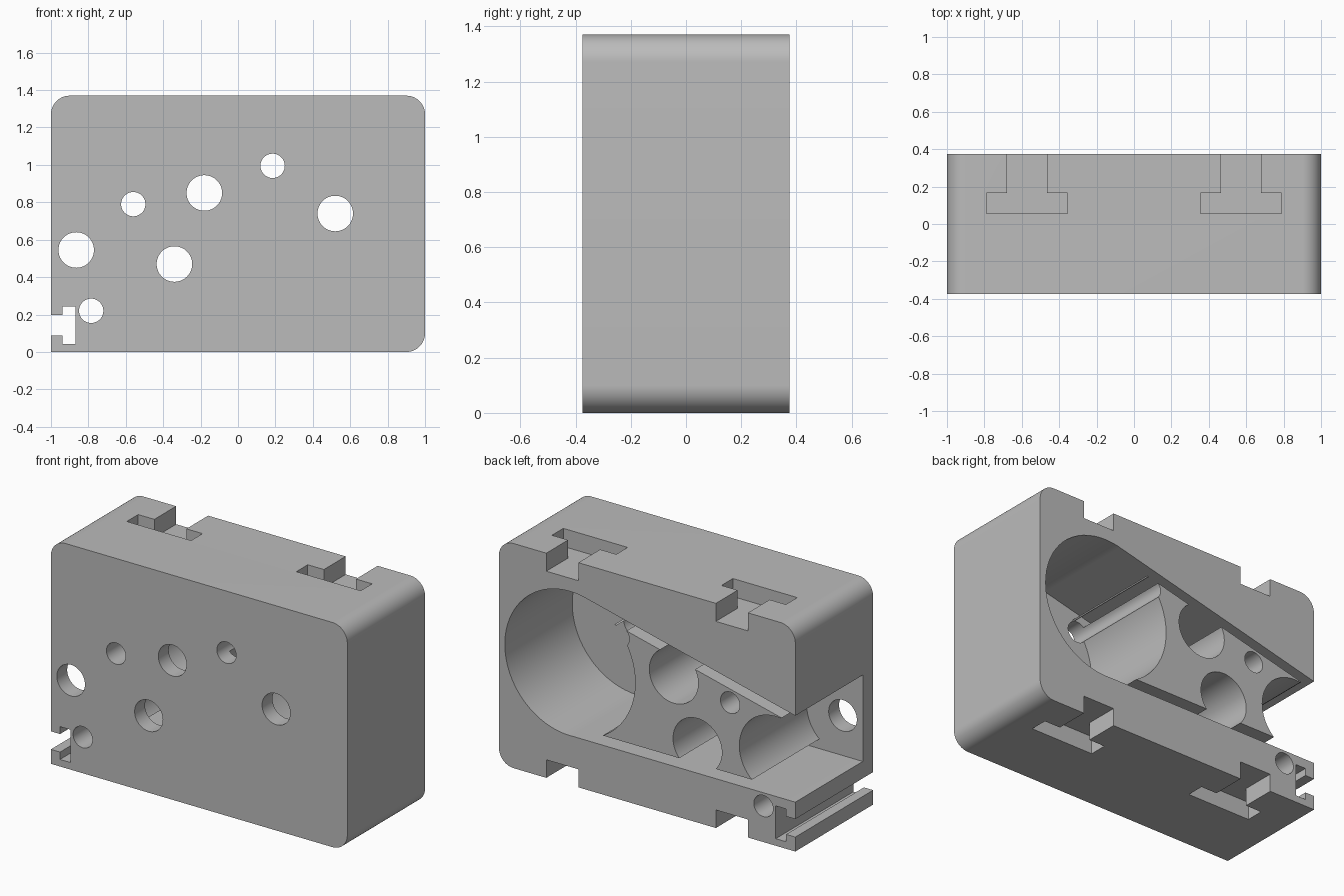
import bpy, bmesh, math

cube = bpy.data.objects.get("Cube")
if cube:
    bpy.data.objects.remove(cube, do_unlink=True)

grey = bpy.data.materials.new("plain_grey")
grey.use_nodes = True
grey.diffuse_color = (0.5, 0.5, 0.5, 1)
grey.node_tree.nodes["Principled BSDF"].inputs["Base Color"].default_value = (0.5, 0.5, 0.5, 1)

BACK, FLOOR, TOP = 0.375, -0.275, 1.37
OUT = 0.5  # cutters overshoot the back face to here


def prism(name, points, y0, y1):
    """Extrude an x-z outline from y0 to y1."""
    bm = bmesh.new()
    face = bm.faces.new([bm.verts.new((x, y0, z)) for x, z in points])
    ext = bmesh.ops.extrude_face_region(bm, geom=[face])
    moved = [v for v in ext["geom"] if isinstance(v, bmesh.types.BMVert)]
    bmesh.ops.translate(bm, verts=moved, vec=(0, y1 - y0, 0))
    bmesh.ops.recalc_face_normals(bm, faces=bm.faces)
    mesh = bpy.data.meshes.new(name)
    bm.to_mesh(mesh)
    bm.free()
    mesh.materials.append(grey)
    obj = bpy.data.objects.new(name, mesh)
    bpy.context.collection.objects.link(obj)
    return obj


def arc(cx, cz, r, start, end, n):
    angles = [math.radians(start + (end - start) * i / n) for i in range(n + 1)]
    return [(cx + r * math.cos(a), cz + r * math.sin(a)) for a in angles]


def rect(x0, x1, z0, z1):
    return [(x0, z0), (x1, z0), (x1, z1), (x0, z1)]


# Block with three rounded corners and one square one
R = 0.1
outline = [(-1, 0)]
outline += arc(1 - R, R, R, -90, 0, 16)
outline += arc(1 - R, TOP - R, R, 0, 90, 16)
outline += arc(-1 + R, TOP - R, R, 90, 180, 16)
block = prism("housing_block", outline, -BACK, BACK)
bpy.context.view_layer.objects.active = block
block.select_set(True)


def cut(points, y0, y1):
    cutter = prism("cutter", points, y0, y1)
    cutter.hide_render = True
    mod = block.modifiers.new("cut", "BOOLEAN")
    mod.operation = "DIFFERENCE"
    mod.solver = "EXACT"
    mod.object = cutter
    bpy.ops.object.modifier_apply(modifier=mod.name)
    bpy.data.objects.remove(cutter, do_unlink=True)


def bore(x, z, r, y0):
    cut(arc(x, z, r, 0, 360, 64)[:-1], y0, OUT)


# Round chamber and the channels around the island, open to the -x side
bore(0.52, 0.74, 0.44, FLOOR)
cut([(0.415, 1.167), (-1.1, 0.804), (-1.1, 0.744), (0.415, 1.107)], FLOOR, OUT)
cut(rect(-1.1, 0.52, 0.301, 0.36), FLOOR, OUT)
bore(-0.865, 0.545, 0.243, FLOOR)
cut(rect(-1.1, -0.9, 0.33, 0.79), FLOOR, OUT)

# Wide bores in the island
for x, z in ((-0.34, 0.47), (-0.18, 0.85)):
    bore(x, z, 0.165, FLOOR)

# Large and small through holes
for x, z in ((-0.865, 0.545), (-0.34, 0.47), (-0.18, 0.85), (0.52, 0.74)):
    bore(x, z, 0.095, -OUT)
for x, z in ((-0.785, 0.22), (-0.56, 0.79), (0.185, 0.995)):
    bore(x, z, 0.065, -OUT)

# T-shaped slots in the top and bottom, opening to the back
DEPTH = 0.11
for cx in (-0.572, 0.572):
    for z0, z1 in ((-0.1, DEPTH), (TOP - DEPTH, TOP + 0.1)):
        cut(rect(cx - 0.108, cx + 0.108, z0, z1), 0.1, OUT)
        cut(rect(cx - 0.217, cx + 0.217, z0, z1), 0.055, 0.165)

# T-shaped rail slot along the -x side
cut(rect(-1.1, -0.9, 0.088, 0.198), -OUT, OUT)
cut(rect(-0.938, -0.868, 0.043, 0.243), -OUT, OUT)

bpy.ops.object.shade_smooth_by_angle(angle=math.radians(30))
